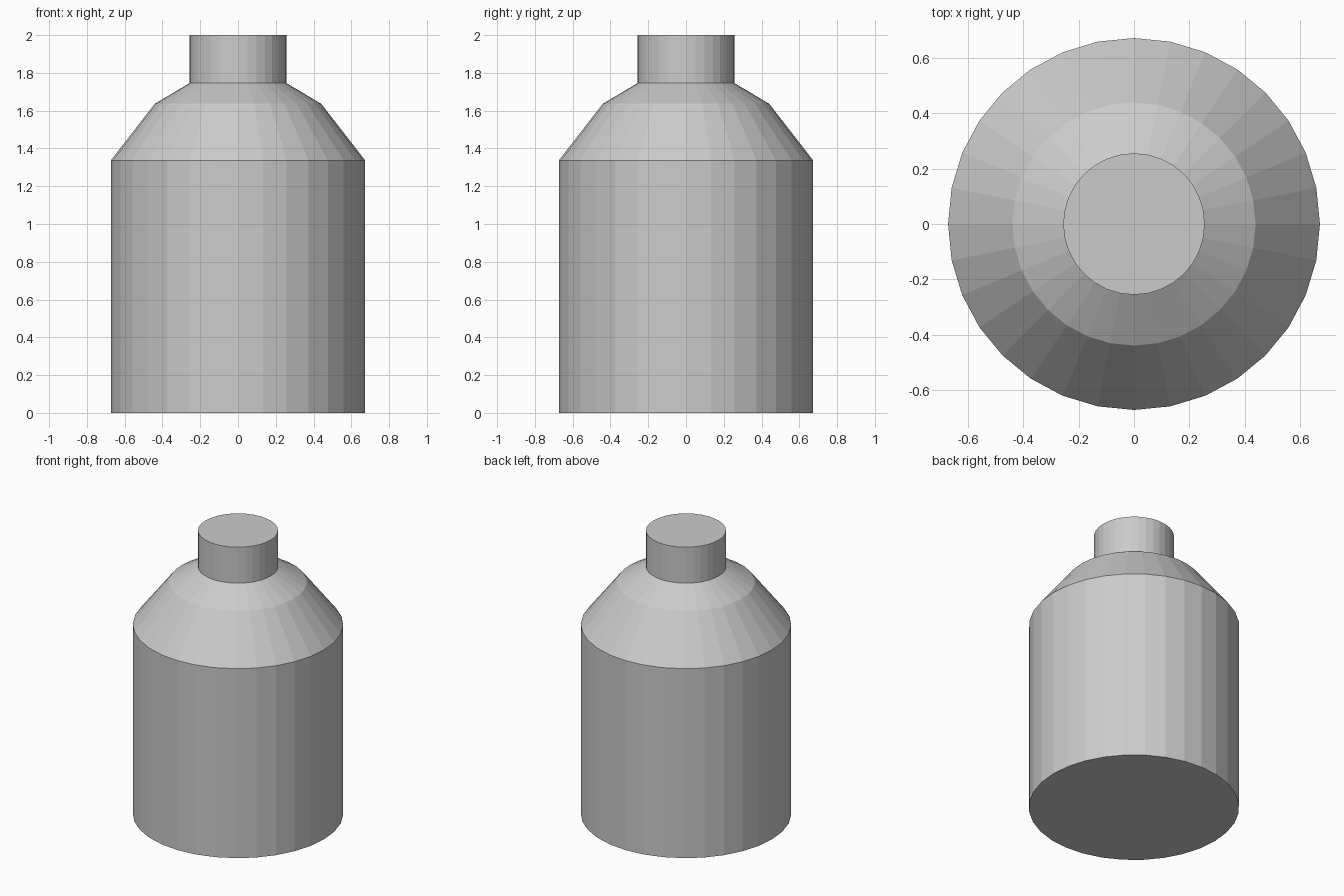
import bpy, bmesh
from math import cos, sin, tau

if "Cube" in bpy.data.objects:
    bpy.data.objects.remove(bpy.data.objects["Cube"])

SIDES = 32


def lathe(name, profile):
    """Closed flat-faced solid of revolution from (radius, height) points."""
    bm = bmesh.new()
    rings = [[bm.verts.new((r * cos(tau * i / SIDES), r * sin(tau * i / SIDES), z))
              for i in range(SIDES)] for r, z in profile]
    for low, high in zip(rings, rings[1:]):
        for i in range(SIDES):
            j = (i + 1) % SIDES
            bm.faces.new((low[i], low[j], high[j], high[i]))
    bm.faces.new(rings[0][::-1])
    bm.faces.new(rings[-1])
    mesh = bpy.data.meshes.new(name)
    bm.to_mesh(mesh)
    bm.free()
    obj = bpy.data.objects.new(name, mesh)
    bpy.context.collection.objects.link(obj)
    return obj


# Bottle: straight body, two-step shoulder, short capped neck
lathe("bottle", [(0.673, 0), (0.673, 1.337), (0.44, 1.637),
                 (0.256, 1.746), (0.256, 2.0)])
